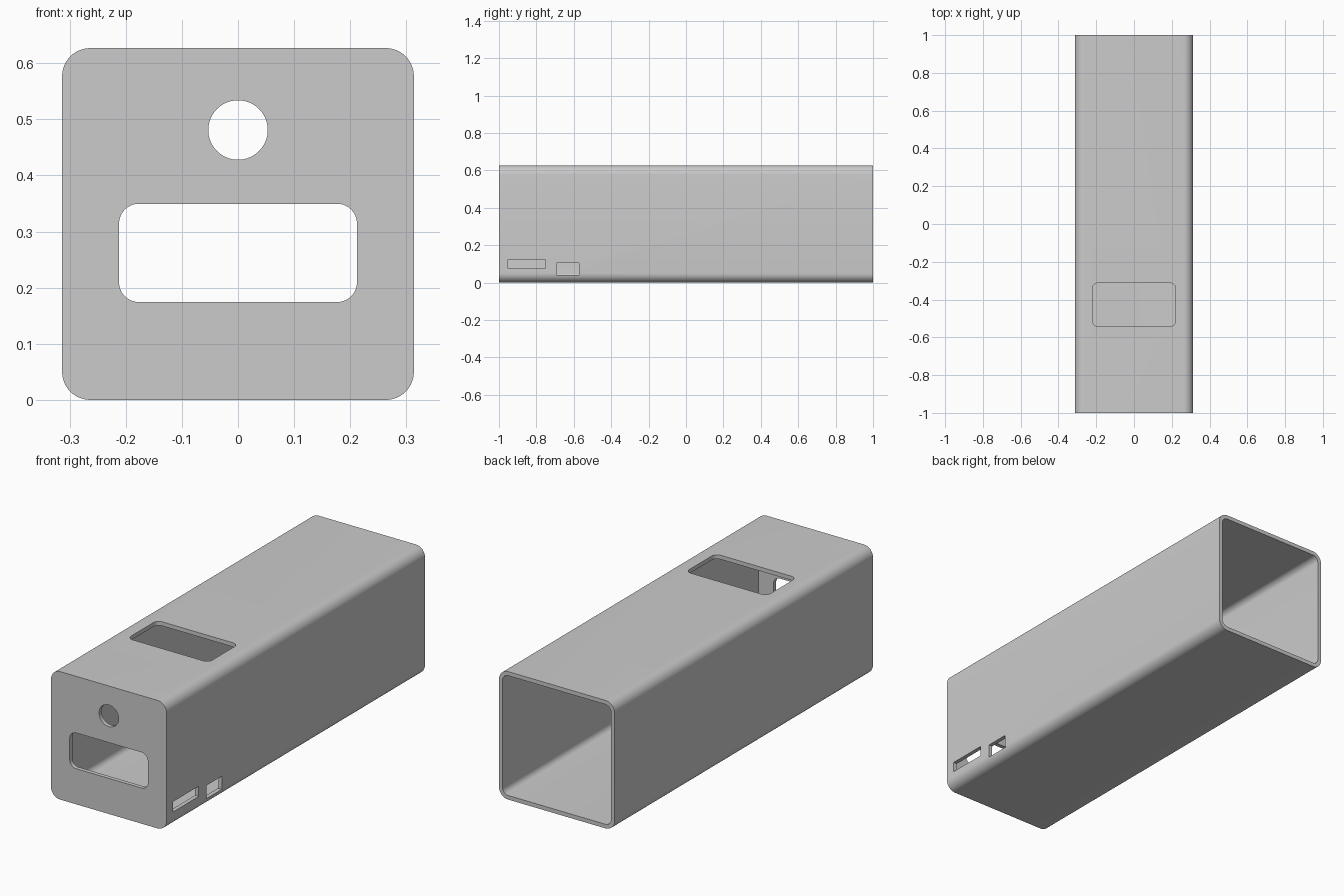
import bpy, bmesh, math
from mathutils import Matrix, Vector

cube = bpy.data.objects.get("Cube")
if cube:
    bpy.data.objects.remove(cube, do_unlink=True)

WIDTH, HEIGHT, WALL = 0.627, 0.627, 0.02

grey = bpy.data.materials.new("plain grey")
grey.use_nodes = True
colour = (0.6, 0.6, 0.6, 1)
grey.diffuse_color = colour
grey.node_tree.nodes["Principled BSDF"].inputs["Base Color"].default_value = colour

# Frames: the profile's local x, y and extrusion direction for each facing
FACING = {
    "front": ((1, 0, 0), (0, 0, 1), (0, -1, 0)),
    "side": ((0, 1, 0), (0, 0, 1), (1, 0, 0)),
    "top": ((1, 0, 0), (0, 1, 0), (0, 0, 1)),
}


def rounded_prism(name, facing, centre, size, radius, depth, steps=10):
    """Rounded rectangle extruded to the given depth about its centre."""
    bm = bmesh.new()
    loop = []
    for i, (sx, sy) in enumerate(((1, 1), (-1, 1), (-1, -1), (1, -1))):
        cx, cy = sx * (size[0] / 2 - radius), sy * (size[1] / 2 - radius)
        for k in range(steps + 1 if radius else 1):
            a = math.pi / 2 * (i + k / steps)
            loop.append(bm.verts.new((cx + radius * math.cos(a),
                                      cy + radius * math.sin(a), -depth / 2)))
    face = bm.faces.new(loop)
    side = bmesh.ops.extrude_face_region(bm, geom=[face])["geom"]
    moved = [v for v in side if isinstance(v, bmesh.types.BMVert)]
    bmesh.ops.translate(bm, verts=moved, vec=(0, 0, depth))
    bmesh.ops.remove_doubles(bm, verts=bm.verts, dist=1e-5)
    basis = Matrix([Vector(v) for v in FACING[facing]]).transposed().to_4x4()
    bm.transform(Matrix.Translation(centre) @ basis)
    bmesh.ops.recalc_face_normals(bm, faces=bm.faces)
    mesh = bpy.data.meshes.new(name)
    bm.to_mesh(mesh)
    bm.free()
    mesh.materials.append(grey)
    obj = bpy.data.objects.new(name, mesh)
    bpy.context.collection.objects.link(obj)
    return obj


# Outer case
case = rounded_prism("case", "front", (0, 0, HEIGHT / 2), (WIDTH, HEIGHT), 0.05, 2)

# Cavity open at the back, then the openings in the front, top and left walls
cutters = [
    rounded_prism("cavity_cutter", "front", (0, WALL + 0.05, HEIGHT / 2),
                  (WIDTH - 2 * WALL, HEIGHT - 2 * WALL), 0.03, 2.1),
    rounded_prism("front_window_cutter", "front", (0, -1, 0.262),
                  (0.424, 0.175), 0.035, 0.2),
    rounded_prism("front_hole_cutter", "front", (0, -1, 0.481),
                  (0.106, 0.106), 0.053, 0.2, 16),
    rounded_prism("top_window_cutter", "top", (0, -0.427, HEIGHT),
                  (0.44, 0.23), 0.03, 0.2),
    rounded_prism("long_slot_cutter", "side", (WIDTH / 2, -0.852, 0.1),
                  (0.2, 0.05), 0, 0.2),
    rounded_prism("short_slot_cutter", "side", (WIDTH / 2, -0.632, 0.073),
                  (0.12, 0.065), 0, 0.2),
]

bpy.context.view_layer.objects.active = case
case.select_set(True)
for cutter in cutters:
    mod = case.modifiers.new(cutter.name, "BOOLEAN")
    mod.operation = "DIFFERENCE"
    mod.solver = "EXACT"
    mod.object = cutter
    bpy.ops.object.modifier_apply(modifier=mod.name)
    bpy.data.objects.remove(cutter, do_unlink=True)

bpy.ops.object.shade_smooth_by_angle(angle=math.radians(30))
